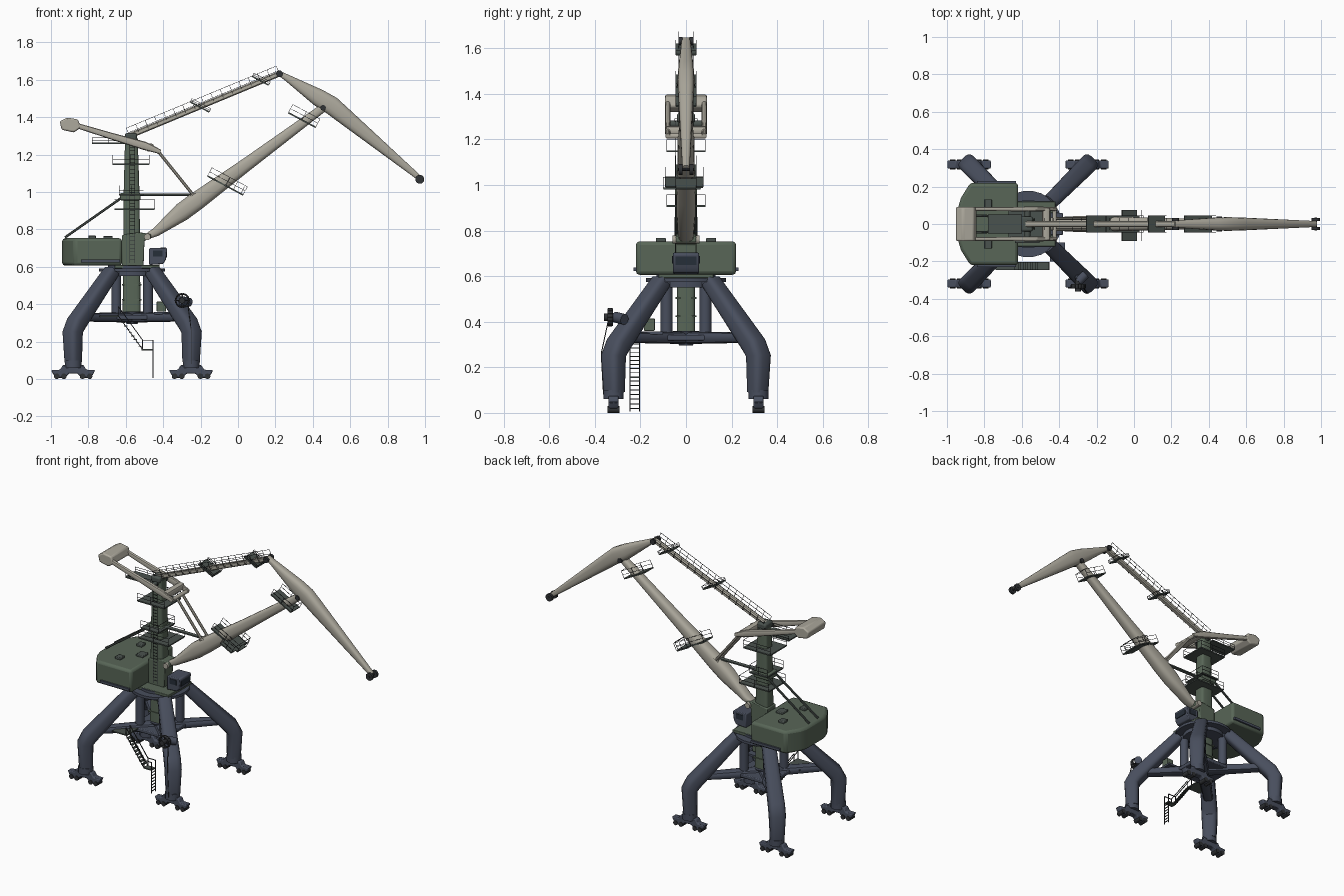
import bpy, bmesh, math
from mathutils import Vector as V

if "Cube" in bpy.data.objects:
    bpy.data.objects.remove(bpy.data.objects["Cube"])

def mat(name, c):
    m = bpy.data.materials.new(name)
    lin = [(v / 255 / 12.92 if v < 11 else ((v / 255 + .055) / 1.055) ** 2.4) for v in c]
    m.diffuse_color = (*lin, 1)
    m.use_nodes = True
    m.node_tree.nodes["Principled BSDF"].inputs["Base Color"].default_value = m.diffuse_color
    return m

SLATE = mat("slate_blue", (72, 78, 93))
GREEN = mat("grey_green", (88, 102, 87))
BEIGE = mat("warm_grey", (172, 168, 156))
DECK = mat("deck_grey", (74, 82, 78))
DARK = mat("dark_steel", (48, 50, 53))
GLASS = mat("dark_glass", (38, 46, 56))
C = -.566                      # portal centre in x

def finish(name, bm, m, bevel=0):
    bmesh.ops.recalc_face_normals(bm, faces=bm.faces)
    me = bpy.data.meshes.new(name)
    bm.to_mesh(me)
    bm.free()
    me.materials.append(m)
    o = bpy.data.objects.new(name, me)
    bpy.context.collection.objects.link(o)
    if bevel:
        b = o.modifiers.new("bevel", 'BEVEL')
        b.width, b.segments = bevel, 2
    return o

def add_loft(bm, pts, sizes, n=12, sq=.7, side=(0, 1, 0)):
    """Rounded-section skin through pts; sizes are (half width along side, half depth)."""
    pts, rings = [V(p) for p in pts], []
    for i, p in enumerate(pts):
        t = (pts[min(i + 1, len(pts) - 1)] - pts[max(i - 1, 0)]).normalized()
        s = V(side) if abs(t.dot(V(side))) < .95 else V((1, 0, 0))
        u = (s - t * s.dot(t)).normalized()
        w = t.cross(u)
        a, b = sizes[i] if isinstance(sizes[i], tuple) else (sizes[i], sizes[i])
        ring = []
        for k in range(n):
            q = 2 * math.pi * (k + .5) / n
            c, d = math.cos(q), math.sin(q)
            ring.append(bm.verts.new(p + u * a * math.copysign(abs(c) ** sq, c)
                                     + w * b * math.copysign(abs(d) ** sq, d)))
        rings.append(ring)
    for r, s in zip(rings, rings[1:]):
        for k in range(n):
            bm.faces.new((r[k], r[(k + 1) % n], s[(k + 1) % n], s[k]))
    bm.faces.new(rings[0][::-1])
    bm.faces.new(rings[-1])

def loft(name, pts, sizes, m, **kw):
    bm = bmesh.new()
    add_loft(bm, pts, sizes, **kw)
    return finish(name, bm, m)

def rod(name, a, b, r, m, n=16):
    return loft(name, [a, b], [r, r], m, n=n, sq=1)

def bars(name, segs, r, m):
    bm = bmesh.new()
    for a, b in segs:
        add_loft(bm, [a, b], [r, r], n=4, sq=1)
    return finish(name, bm, m)

def box(name, lo, hi, m, bevel=0):
    bm = bmesh.new()
    bmesh.ops.create_cube(bm, size=1)
    for v in bm.verts:
        v.co = V([(lo[i] + hi[i]) / 2 + v.co[i] * (hi[i] - lo[i]) for i in range(3)])
    return finish(name, bm, m, bevel)

def prism(name, poly, axis, lo, hi, m, bevel=0):
    """Extrude a 2D outline: axis 'y' takes (x, z) points, axis 'z' takes (x, y)."""
    bm = bmesh.new()
    f = bm.faces.new([bm.verts.new((a, lo, b) if axis == 'y' else (a, b, lo)) for a, b in poly])
    e = bmesh.ops.extrude_face_region(bm, geom=[f])
    d = (0, hi - lo, 0) if axis == 'y' else (0, 0, hi - lo)
    bmesh.ops.translate(bm, verts=[v for v in e['geom'] if isinstance(v, bmesh.types.BMVert)], vec=d)
    return finish(name, bm, m, bevel)

def platform(name, c, along, length, half, h=.05):
    """Walkway plate (tilted in xz) with a thin hand rail."""
    c, d = V(c), V(along).normalized()
    up = V((-d.z, 0, d.x))
    y = V((0, half, 0))
    a, b = c - d * length / 2, c + d * length / 2
    loft(name, [a, b], [(half, .004)] * 2, DECK, n=4, sq=.01)
    k = [a - y, b - y, b + y, a + y]
    segs = [(p, p + up * h) for p in k + [c - y, c + y]]
    for f in (.5, 1):
        segs += [(k[i] + up * h * f, k[i + 1] + up * h * f) for i in (0, 2)]
    segs.append((k[1] + up * h, k[2] + up * h))
    bars(name + "_rail", segs, .0015, DARK)

# Portal: four legs with bogies, cross beams and posts
foot = [(-.118, .048), (-.07, .05), (-.055, .075), (.055, .075), (.07, .05), (.118, .048), (.105, .022),
        (.08, .006), (.045, .006), (.022, .03), (-.022, .03), (-.045, .006), (-.08, .006), (-.105, .022)]
for i, (sx, sy) in enumerate([(-1, -1), (1, -1), (1, 1), (-1, 1)]):
    P = lambda r, z: (C + sx * r, sy * r, z)
    diag = (-sy, sx, 0)
    loft(f"leg_{i}", [P(.315, .09), P(.318, .25), P(.30, .295), P(.11, .575)],
         [(.042, .04), (.05, .046), (.05, .047), (.042, .036)], SLATE, n=16, sq=.6, side=diag)
    loft(f"cross_beam_{i}", [P(.02, .33), P(.17, .33), P(.27, .33)],
         [(.04, .028), (.033, .025), (.03, .022)], SLATE, side=diag)
    rod(f"post_{i}", P(.085, .33), P(.085, .58), .027, SLATE)
    x, y = C + sx * .315, sy * .318
    rod(f"ankle_{i}", (x, y, .06), (x, y, .1), .045, SLATE)
    prism(f"bogie_{i}", [(x + a, b) for a, b in foot], 'y', y - .022, y + .022, SLATE, .006)
    for k, w in enumerate((-.088, -.05, .05, .088)):
        rod(f"wheel_{i}_{k}", (x + w, y - .026, .015), (x + w, y + .026, .015), .015, DARK)
box("portal_floor", (C - .13, -.13, .318), (C + .13, .13, .342), SLATE, .005)
loft("centre_bearing", [(C, 0, .295), (C, 0, .36)], [.03, .06], SLATE, sq=1, n=16)
rod("slewing_ring", (C, 0, .575), (C, 0, .592), .178, SLATE, 24)
rod("ring_collar", (C, 0, .55), (C, 0, .608), .13, SLATE, 24)

# Tower
loft("tower", [(C - .003, 0, .355), (C - .003, 0, .98), (C - .004, 0, 1.29)],
     [(.04, .048), (.038, .043), (.032, .034)], GREEN, n=16, sq=.35)
box("tower_collar", (-.63, -.048, .955), (-.522, .048, .995), GREEN, .006)
box("tower_head", (-.605, -.04, 1.275), (-.54, .04, 1.315), DECK, .01)
prism("boom_bracket", [(-.62, .6), (-.505, .6), (-.5, .74), (-.465, .75), (-.465, .775), (-.53, .785),
                       (-.62, .77)], 'y', -.045, .045, GREEN, .005)
for k, z in enumerate((.50, .42)):
    box(f"column_band_{k}", (C - .055, -.045, z), (C + .05, .045, z + .008), GREEN)
lad = [((C + s, -.048, .62), (C + s, -.048, 1.28)) for s in (-.014, .014)]
lad += [((C - .014, -.048, .64 + .02 * k), (C + .014, -.048, .64 + .02 * k)) for k in range(32)]
bars("tower_ladder", lad, .0018, DARK)
platform("tower_platform_low", (-.553, 0, .908), (1, 0, 0), .215, .085)
platform("tower_platform_mid", (-.57, -.018, .985), (1, 0, 0), .13, .082)
platform("tower_platform_high", (-.573, 0, 1.148), (1, 0, 0), .195, .085)
platform("tower_platform_top", (-.69, 0, 1.26), (1, 0, 0), .18, .05, .03)

# Machinery house, deck and cab
house = [(-.94, -.09), (-.925, -.14), (-.875, -.22), (-.62, -.22), (-.62, .22), (-.875, .22),
         (-.925, .14), (-.94, .09)]
prism("machine_house", house, 'z', .606, .753, GREEN, .016)
box("house_deck", (-.66, -.12, .592), (-.42, .12, .61), GREEN, .003)
for s in (-1, 1):
    box("house_side_step", (-.84, s * .223 - .008, .622), (-.63, s * .223 + .008, .638), SLATE)
    loft("house_back_stay", [(-.925, s * .045, .757), (-.61, s * .04, .978)], [.007] * 2, DECK, n=8)
    box("roof_vent", (-.80, s * .11 - .022, .75), (-.76, s * .11 + .022, .768), DECK, .004)
box("roof_hatch", (-.72, -.03, .75), (-.67, .03, .765), DECK, .004)
prism("cab", [(-.475, .61), (-.40, .615), (-.385, .64), (-.378, .695), (-.385, .703), (-.475, .70)],
      'y', -.058, .058, SLATE, .012)
box("cab_side_window", (-.455, -.061, .655), (-.405, .061, .688), GLASS)
box("cab_front_window", (-.39, -.045, .65), (-.379, .045, .688), GLASS)

# Boom, jib and tie beam
loft("boom", [(-.50, 0, .755), (-.44, 0, .785), (-.30, 0, .893), (-.22, 0, .952), (.05, 0, 1.15), (.465, 0, 1.457)],
     [(.03, .014), (.035, .024), (.043, .05), (.043, .05), (.035, .036), (.025, .022)], BEIGE, n=16)
rod("boom_pivot", (-.485, -.06, .76), (-.485, .06, .76), .018, BEIGE)
loft("jib", [(.215, 0, 1.638), (.26, 0, 1.612), (.43, 0, 1.505), (.50, 0, 1.463), (.57, 0, 1.405), (.97, 0, 1.075)],
     [(.02, .012), (.022, .018), (.034, .047), (.037, .05), (.035, .045), (.016, .014)], BEIGE, n=16)
for x, z, r in ((.222, 1.632, .018), (.972, 1.068, .024)):
    for s in (-1, 1):
        rod("jib_sheave", (x, s * .016, z), (x, s * .032, z), r, DARK)
rod("tip_axle", (.972, -.035, 1.068), (.972, .035, 1.068), .007, DARK, 8)
rod("jib_hinge", (.455, -.04, 1.45), (.455, .04, 1.45), .015, DARK, 12)
T0, T1 = V((-.58, 0, 1.30)), V((.222, 0, 1.632))
loft("tie_beam", [T0, T1], [(.018, .015)] * 2, BEIGE, n=8, sq=.6)
td = (T1 - T0).normalized()
tu = V((-td.z, 0, td.x)) * .045
rail = []
for s in (-.032, .032):
    y = V((0, s, 0))
    rail += [(T0 + y + tu * f, T1 + y + tu * f) for f in (.4, 1)]
    for k in range(17):
        p = T0.lerp(T1, k / 16)
        rail += [(p + y, p + y + tu), (p, p + y)]
bars("tie_beam_rail", rail, .0015, DARK)
tilt = (.88, 0, -.47)
platform("tie_platform_low", (-.205, 0, 1.455), tilt, .115, .045, .02)
platform("tie_platform_high", (.12, 0, 1.595), tilt, .10, .045, .02)
platform("boom_platform_low", (-.068, 0, 1.035), tilt, .215, .045)
platform("boom_platform_wing", (-.025, -.008, 1.012), tilt, .09, .083)
platform("boom_platform_high", (.342, 0, 1.385), tilt, .165, .045)

# Counterweight rocker and links
prism("counterweight", [(-.953, 1.377), (-.914, 1.398), (-.856, 1.388), (-.84, 1.345), (-.877, 1.318),
                        (-.943, 1.333)], 'y', -.092, .092, BEIGE, .008)
for s in (-1, 1):
    y = s * .08
    loft("rocker_arm", [(-.86, y, 1.355), (-.68, y, 1.30), (-.50, y, 1.247), (-.415, y, 1.215)],
         [(.011, .014), (.012, .018), (.013, .023), (.01, .012)], BEIGE)
    rod("rocker_link", (-.425, s * .03, 1.215), (-.24, s * .03, .985), .009, BEIGE, 8)
loft("rocker_crossbar", [(-.47, -.085, 1.237), (-.47, .085, 1.237)], [.022] * 2, BEIGE)
rod("rocker_nose", (-.425, -.085, 1.215), (-.425, .085, 1.215), .012, BEIGE)
rod("rocker_axle", (-.57, -.088, 1.268), (-.57, .088, 1.268), .016, DECK)
loft("luffing_rack", [(-.53, 0, .985), (-.235, 0, .985)], [(.012, .008)] * 2, DECK, n=8)
box("link_bracket", (-.255, -.036, .94), (-.22, .036, .995), BEIGE, .004)

# Access stair, ladder and portal equipment
Y0, Y1 = -.245, -.205
box("stair_top_landing", (-.74, Y0, .333), (-.635, -.12, .34), DECK)
box("stair_low_landing", (-.515, Y0, .153), (-.455, Y1, .16), DECK)
segs = []
for y in (Y0, Y1):
    a, b, h = V((-.64, y, .338)), V((-.51, y, .158)), V((0, 0, .05))
    segs += [(a, b), (a + h, b + h), (a, a + h), (b, b + h), (b + h, (-.455, y, .208)),
             ((-.455, y, .208), (-.455, y, .005))]
segs += [((-.455, Y0, .02 + .02 * k), (-.455, Y1, .02 + .02 * k)) for k in range(7)]
bars("stair_and_ladder", segs, .003, DARK)
for k in range(1, 10):
    x, z = -.64 + .013 * k, .338 - .018 * k
    box(f"stair_tread_{k}", (x - .009, Y0, z - .002), (x + .009, Y1, z + .002), DECK)
box("equipment_cabinet", (-.435, -.185, .36), (-.385, -.137, .415), GREEN, .004)
box("cabinet_shelf", (-.45, -.2, .345), (-.37, -.1, .358), SLATE)
rod("cable_reel_hub", (-.30, -.36, .42), (-.30, -.29, .42), .016, DARK)
rod("cable_reel_motor", (-.30, -.31, .42), (-.26, -.27, .41), .024, SLATE)
bm = bmesh.new()
ring = [V((-.298 + .036 * math.cos(k * math.pi / 8), -.333, .42 + .036 * math.sin(k * math.pi / 8))) for k in range(17)]
for a, b in zip(ring, ring[1:]):
    add_loft(bm, [a, b], [(.013, .005)] * 2, n=8)
for k in range(0, 16, 4):
    add_loft(bm, [ring[k], (-.298, -.333, .42)], [.004] * 2, n=4)
finish("cable_reel", bm, DARK)
loft("reel_bracket", [(-.30, -.29, .41), (-.33, -.25, .35)], [.012] * 2, SLATE, n=8)
bars("reel_cable", [((-.27, -.34, .41), (-.25, -.372, .26)), ((-.25, -.372, .26), (-.25, -.362, .08))], .003, DARK)

# Smooth shading with sharp edges kept
bpy.ops.object.select_all(action='SELECT')
bpy.context.view_layer.objects.active = bpy.context.selected_objects[0]
bpy.ops.object.shade_smooth_by_angle(angle=math.radians(35))
